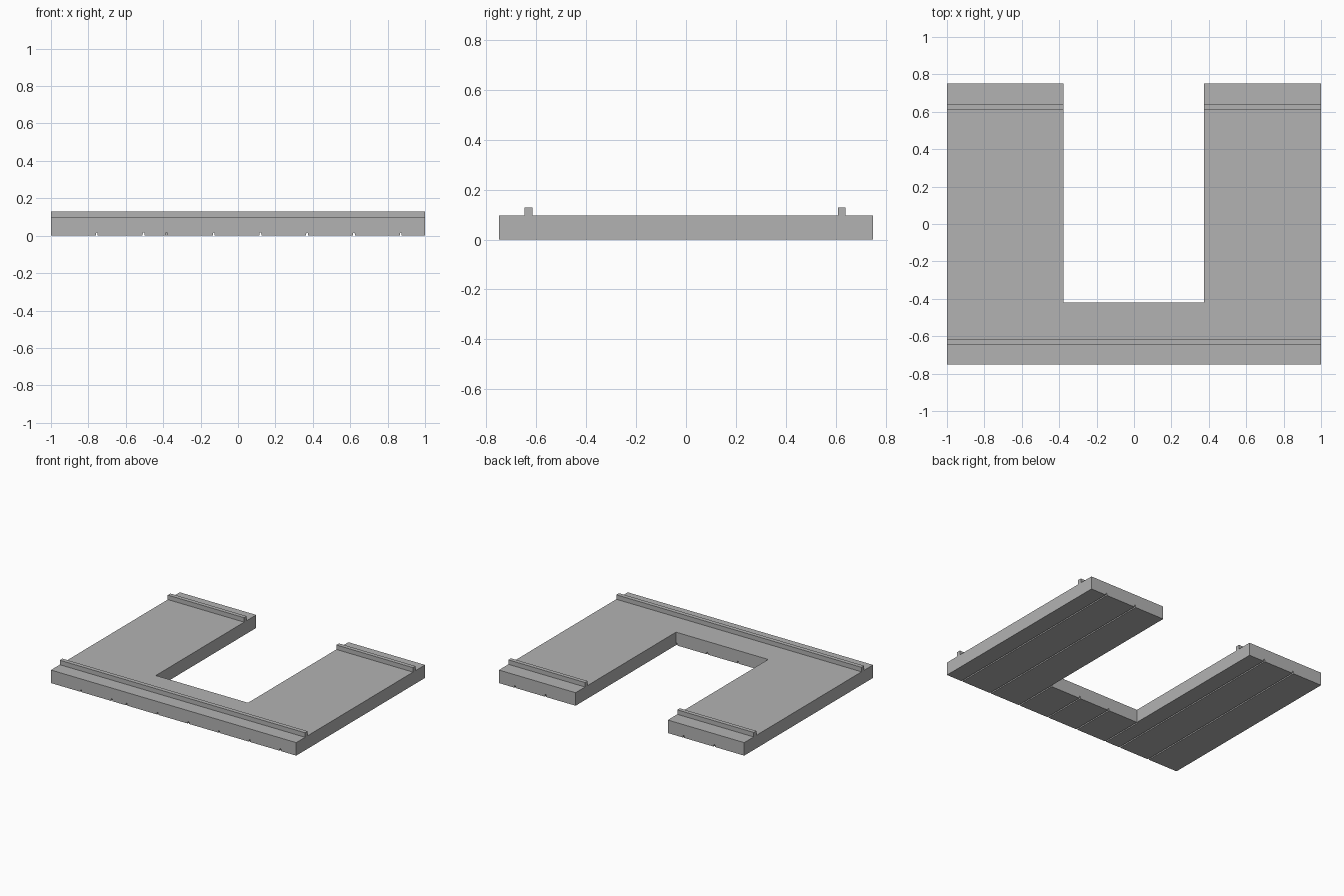
import bpy, bmesh
from mathutils import Vector

if "Cube" in bpy.data.objects:
    bpy.data.objects.remove(bpy.data.objects["Cube"])

grey = bpy.data.materials.new("plain grey")
grey.diffuse_color = (0.45, 0.45, 0.45, 1)
grey.use_nodes = True
grey.node_tree.nodes["Principled BSDF"].inputs["Base Color"].default_value = grey.diffuse_color

SLAB_H, RAIL_H = 0.096, 0.129
IN_L, IN_R, IN_Y = -0.377, 0.375, -0.419   # edges of the rectangular opening


def add_prism(bm, points, direction):
    """Extrude a closed outline along a direction."""
    face = bm.faces.new([bm.verts.new(p) for p in points])
    ext = bmesh.ops.extrude_face_region(bm, geom=[face])
    verts = [g for g in ext["geom"] if isinstance(g, bmesh.types.BMVert)]
    bmesh.ops.translate(bm, verts=verts, vec=Vector(direction))


def finish(bm, name):
    bmesh.ops.recalc_face_normals(bm, faces=bm.faces)
    mesh = bpy.data.meshes.new(name)
    bm.to_mesh(mesh)
    bm.free()
    mesh.materials.append(grey)
    obj = bpy.data.objects.new(name, mesh)
    bpy.context.collection.objects.link(obj)
    return obj


# U-shaped deck slab
bm = bmesh.new()
outline = [(-1, -0.75), (1, -0.75), (1, 0.75), (IN_R, 0.75),
           (IN_R, IN_Y), (IN_L, IN_Y), (IN_L, 0.75), (-1, 0.75)]
add_prism(bm, [(x, y, 0) for x, y in outline], (0, 0, SLAB_H))
slab = finish(bm, "deck_slab")

# Board joints: small pointed grooves along the underside
bm = bmesh.new()
for x in (-0.755, -0.505, -0.382, -0.13, 0.12, 0.3695, 0.62, 0.87):
    end = IN_Y if x == -0.382 else 0.8
    section = [(-0.005, -0.02), (0.005, -0.02), (0.005, 0.012),
               (0, 0.018), (-0.005, 0.012)]
    add_prism(bm, [(x + dx, -0.8, z) for dx, z in section], (0, end + 0.8, 0))
cutter = finish(bm, "groove_cutter")
cutter.hide_render = True

mod = slab.modifiers.new("grooves", 'BOOLEAN')
mod.operation, mod.solver, mod.object = 'DIFFERENCE', 'EXACT', cutter
bpy.context.view_layer.objects.active = slab
bpy.ops.object.modifier_apply(modifier=mod.name)
bpy.data.objects.remove(cutter)


# Raised rails across the top
def rail(name, x0, x1, y0, y1):
    bm = bmesh.new()
    z = SLAB_H
    add_prism(bm, [(x0, y0, z), (x1, y0, z), (x1, y1, z), (x0, y1, z)],
              (0, 0, RAIL_H - SLAB_H))
    finish(bm, name)


rail("front_rail", -1, 1, -0.647, -0.616)
rail("back_rail_left", -1, IN_L, 0.61, 0.64)
rail("back_rail_right", IN_R, 1, 0.61, 0.64)
